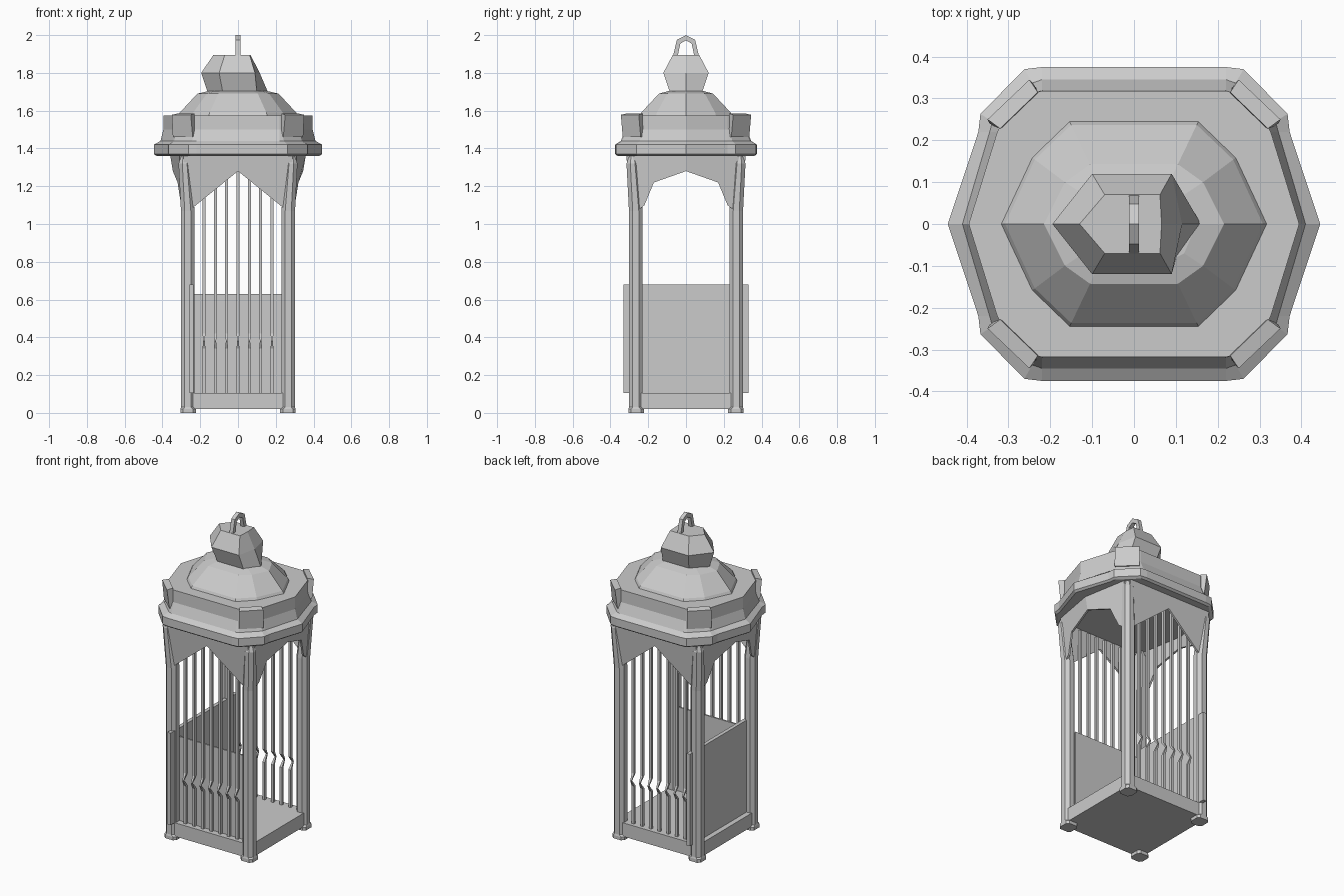
import bpy, bmesh


def finish(name, bm):
    bmesh.ops.remove_doubles(bm, verts=bm.verts, dist=0.0001)
    bmesh.ops.recalc_face_normals(bm, faces=bm.faces)
    me = bpy.data.meshes.new(name)
    bm.to_mesh(me)
    bm.free()
    ob = bpy.data.objects.new(name, me)
    bpy.context.collection.objects.link(ob)
    return ob


def loft(name, rings):
    """Closed skin through rings of equal vertex count."""
    bm = bmesh.new()
    vs = [[bm.verts.new(p) for p in r] for r in rings]
    n = len(rings[0])
    for a, b in zip(vs, vs[1:]):
        for i in range(n):
            bm.faces.new((a[i], a[(i + 1) % n], b[(i + 1) % n], b[i]))
    bm.faces.new(vs[0][::-1])
    bm.faces.new(vs[-1])
    return finish(name, bm)


def box(name, x0, x1, y0, y1, z0, z1):
    r = [(x0, y0), (x1, y0), (x1, y1), (x0, y1)]
    return loft(name, [[(x, y, z) for x, y in r] for z in (z0, z1)])


def slab(name, pts, offset):
    """Flat or folded outline given thickness along a vector."""
    return loft(name, [pts, [tuple(a + b for a, b in zip(p, offset)) for p in pts]])


def plan(z, tip, quarter):
    """Ring symmetric in x and y: a vertex on the x axis plus corner points."""
    q = quarter
    right = [(tip, 0)] + q
    left = [(-x, y) for x, y in q[::-1]] + [(-tip, 0)]
    low = [(-x, -y) for x, y in q] + [(x, -y) for x, y in q[::-1]]
    return [(x, y, z) for x, y in right + left + low]


# floor
box("floor_base", -0.29, 0.29, -0.29, 0.29, 0.02, 0.105)

# corner posts with chamfered section and pointed top
def post_ring(sx, sy, z, x0, x1, y0, y1, c):
    r = [(x0 + c, y0), (x1 - c, y0), (x1, y0 + c), (x1, y1 - c),
         (x1 - c, y1), (x0 + c, y1), (x0, y1 - c), (x0, y0 + c)]
    return [(sx * x, sy * y, z) for x, y in r]

for sx in (-1, 1):
    for sy in (-1, 1):
        loft("corner_post", [
            post_ring(sx, sy, 0.0, 0.222, 0.305, 0.222, 0.305, 0.015),
            post_ring(sx, sy, 0.02, 0.222, 0.305, 0.222, 0.305, 0.015),
            post_ring(sx, sy, 0.03, 0.23, 0.302, 0.23, 0.302, 0.02),
            post_ring(sx, sy, 1.07, 0.23, 0.302, 0.23, 0.302, 0.02),
            post_ring(sx, sy, 1.32, 0.25, 0.315, 0.25, 0.315, 0.02),
            post_ring(sx, sy, 1.37, 0.268, 0.297, 0.268, 0.297, 0.008)])

# pointed arch panels at front and back
for s in (-1, 1):
    arch = [(-0.27, 1.06), (-0.21, 1.11), (0, 1.28), (0.21, 1.11), (0.27, 1.06),
            (0.29, 1.37), (-0.29, 1.37)]
    slab("arch_panel", [(x, s * (0.275 + 0.1 * max(0, z - 1.07)), z) for x, z in arch],
         (0, s * 0.012, 0))

# folded arch panels at the sides, leaning outwards to the middle
for s in (-1, 1):
    for m in (-1, 1):
        half = [(0.295, 0.27, 1.06), (0.3, 0.22, 1.10), (0.32, 0.17, 1.22),
                (0.345, 0, 1.28), (0.36, 0, 1.37), (0.31, 0.28, 1.37)]
        slab("side_arch_panel", [(s * x, m * y, z) for x, y, z in half],
             (-s * 0.012, 0, 0))

# cage bars with a pinched kink
for s in (-1, 1):
    for i in range(7):
        cx = (i - 3) * 0.06
        rings = []
        for y, z, w in ((0.26, 0.1, 0.008), (0.26, 0.34, 0.008), (0.285, 0.38, 0.004),
                        (0.26, 0.42, 0.008), (0.26, 1.32, 0.008)):
            rings.append([(cx - w, s * (y - w), z), (cx + w, s * (y - w), z),
                          (cx + w, s * (y + w), z), (cx - w, s * (y + w), z)])
        loft("cage_bar", rings)

# solid low panels
box("front_low_panel", -0.23, 0.23, -0.25, -0.24, 0.10, 0.63)
box("side_low_panel", -0.258, -0.235, -0.33, 0.33, 0.105, 0.68)

# roof: eave, curved skirt and flat deck
loft("roof_skirt", [
    plan(1.36, 0.43, [(0.36, 0.22), (0.355, 0.255), (0.25, 0.36), (0.21, 0.362)]),
    plan(1.37, 0.445, [(0.372, 0.22), (0.367, 0.263), (0.262, 0.37), (0.22, 0.375)]),
    plan(1.42, 0.445, [(0.372, 0.22), (0.367, 0.263), (0.262, 0.37), (0.22, 0.375)]),
    plan(1.44, 0.41, [(0.345, 0.22), (0.338, 0.245), (0.243, 0.337), (0.22, 0.345)]),
    plan(1.50, 0.395, [(0.327, 0.22), (0.32, 0.232), (0.232, 0.315), (0.22, 0.32)]),
    plan(1.575, 0.395, [(0.327, 0.22), (0.322, 0.23), (0.232, 0.315), (0.22, 0.318)])])

# corner lips of the skirt
for sx in (-1, 1):
    for sy in (-1, 1):
        lip = [[(0.31, 0.22, 1.46), (0.345, 0.24, 1.46), (0.24, 0.335, 1.46), (0.22, 0.30, 1.46)],
               [(0.32, 0.228, 1.585), (0.37, 0.262, 1.575), (0.262, 0.37, 1.575), (0.23, 0.315, 1.585)]]
        # only the outward-facing corners flare beyond the deck
        lip[1][1], lip[1][2] = (0.35, 0.25, 1.578), (0.25, 0.345, 1.578)
        loft("skirt_corner_lip", [[(sx * x, sy * y, z) for x, y, z in r] for r in lip])

# dome above the deck
loft("roof_dome", [
    plan(1.57, 0.32, [(0.245, 0.16), (0.155, 0.247)]),
    plan(1.59, 0.308, [(0.237, 0.154), (0.15, 0.237)]),
    plan(1.69, 0.215, [(0.165, 0.10), (0.105, 0.143)]),
    plan(1.705, 0.15, [(0.12, 0.07), (0.08, 0.09)])])

# lopsided faceted finial
def finial_ring(z, l, bl, br, r, y):
    return [(l, 0, z), (bl, -y, z), (br, -y, z), (r, 0, z), (br, y, z), (bl, y, z)]

loft("finial", [finial_ring(1.695, -0.16, -0.08, 0.10, 0.16, 0.085),
                finial_ring(1.80, -0.195, -0.10, 0.09, 0.115, 0.12),
                finial_ring(1.895, -0.13, -0.07, 0.062, 0.066, 0.07)])

# hanging loop
outer = [(-0.07, 1.885), (-0.048, 1.975), (0, 2.0), (0.048, 1.975), (0.07, 1.885)]
inner = [(0.045, 1.885), (0.03, 1.955), (0, 1.972), (-0.03, 1.955), (-0.045, 1.885)]
slab("hanging_loop", [(-0.012, y, z) for y, z in outer + inner], (0.024, 0, 0))
